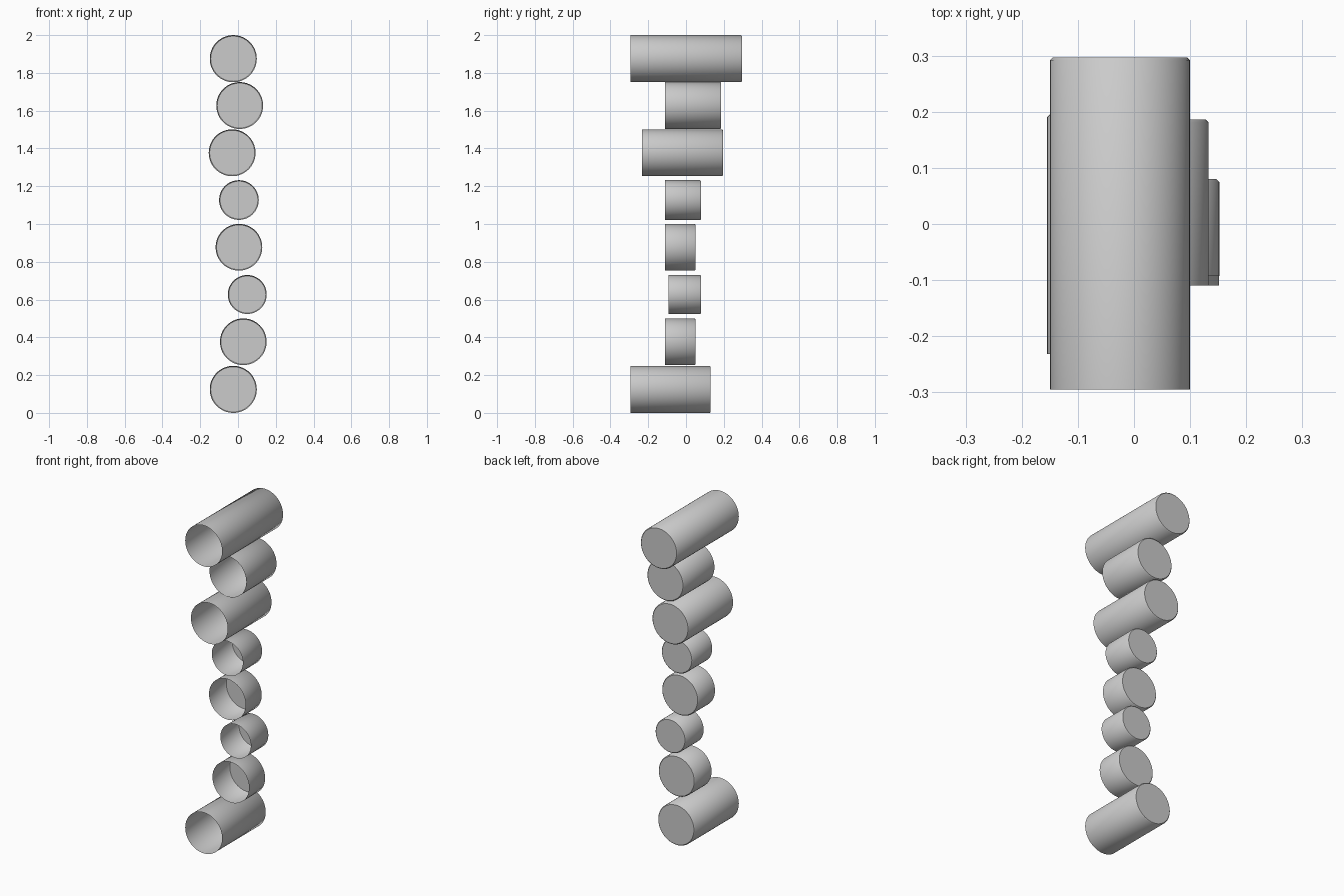
import bpy, bmesh, math

if "Cube" in bpy.data.objects:
    bpy.data.objects.remove(bpy.data.objects["Cube"])

SIDES = 64
BEVEL = 0.005


def cup(name, x, z, r, y_front, y_back):
    """Thin tube along y: open at the front, capped at the back."""
    bm = bmesh.new()
    profile = [(r, y_front), (r, y_back - BEVEL), (r - BEVEL, y_back)]
    rings = []
    for rad, y in profile:
        ring = []
        for i in range(SIDES):
            a = 2 * math.pi * i / SIDES
            ring.append(bm.verts.new((x + rad * math.cos(a), y, z + rad * math.sin(a))))
        rings.append(ring)
    for lo, hi in zip(rings, rings[1:]):
        for i in range(SIDES):
            j = (i + 1) % SIDES
            bm.faces.new((lo[i], hi[i], hi[j], lo[j]))
    # Back cap
    bm.faces.new(list(reversed(rings[-1])))
    for f in bm.faces:
        f.smooth = len(f.verts) == 4
    mesh = bpy.data.meshes.new(name)
    bm.to_mesh(mesh)
    bm.free()
    obj = bpy.data.objects.new(name, mesh)
    bpy.context.collection.objects.link(obj)


# Stack of tubes from bottom to top: x, radius, front y, back y
tubes = [
    (-0.025, 0.1245, -0.295, 0.130),
    (0.028, 0.1235, -0.110, 0.050),
    (0.049, 0.1030, -0.093, 0.080),
    (0.005, 0.1235, -0.110, 0.050),
    (0.005, 0.1050, -0.110, 0.080),
    (-0.031, 0.1240, -0.232, 0.195),
    (0.009, 0.1240, -0.110, 0.186),
    (-0.025, 0.1245, -0.295, 0.297),
]
for i, (x, r, y0, y1) in enumerate(tubes):
    cup(f"tube_{i + 1}", x, 0.1245 + i * 0.2501 + (0.002 if 0 < i < 7 else 0), r, y0, y1)
